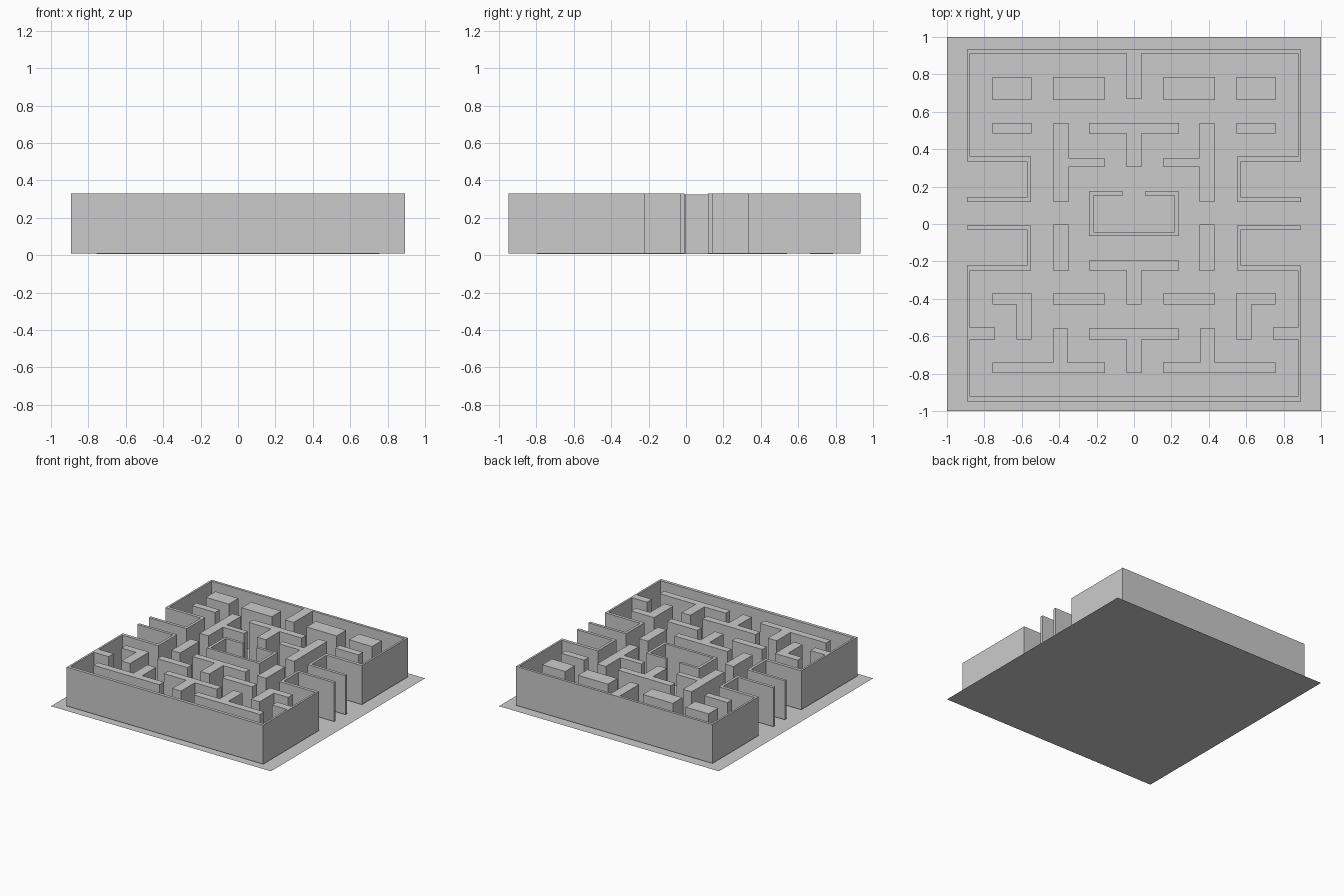
import bpy, bmesh

TOP = 0.33


def prism(name, outline, z0=0.005, z1=0.325):
    """Extrude a closed plan outline straight up into a solid wall."""
    bm = bmesh.new()
    base = bm.faces.new([bm.verts.new((x, y, z0)) for x, y in outline])
    ext = bmesh.ops.extrude_face_region(bm, geom=[base], use_keep_orig=True)
    for v in ext["geom"]:
        if isinstance(v, bmesh.types.BMVert):
            v.co.z = z1
    bmesh.ops.recalc_face_normals(bm, faces=bm.faces)
    mesh = bpy.data.meshes.new(name)
    bm.to_mesh(mesh)
    bm.free()
    obj = bpy.data.objects.new(name, mesh)
    bpy.context.collection.objects.link(obj)


def flip(pts):
    return [(-x, y) for x, y in reversed(pts)]


def symmetric(name, half, **kw):
    """One outline spanning both sides, given its right half."""
    prism(name, half + flip(half), **kw)


def pair(name, outline, **kw):
    """Matching pieces on the left and right."""
    prism(name + "_right", outline, **kw)
    prism(name + "_left", flip(outline), **kw)


def rect(x0, x1, y0, y1):
    return [(x0, y0), (x1, y0), (x1, y1), (x0, y1)]


# Floor
bpy.ops.mesh.primitive_plane_add(size=2)
bpy.context.object.name = "floor"

# Outer walls with folded side alcoves
symmetric("upper_outer_wall", [
    (0.04, 0.667), (0.04, 0.911), (0.877, 0.911), (0.877, 0.36),
    (0.55, 0.36), (0.55, 0.118), (0.893, 0.118), (0.893, 0.142),
    (0.572, 0.142), (0.572, 0.333), (0.893, 0.333), (0.893, 0.932)],
    z0=0.01, z1=TOP)
symmetric("lower_outer_wall", [
    (0.877, -0.922), (0.877, -0.617), (0.743, -0.617), (0.743, -0.554),
    (0.877, -0.554), (0.877, -0.248), (0.55, -0.248), (0.55, -0.007),
    (0.893, -0.007), (0.893, -0.03), (0.572, -0.03), (0.572, -0.222),
    (0.893, -0.222), (0.893, -0.948)],
    z0=0.01, z1=TOP)

# Central pen with a gap at the back
symmetric("central_pen", [
    (0.217, -0.042), (0.217, 0.152), (0.06, 0.152), (0.06, 0.174),
    (0.24, 0.174), (0.24, -0.063)])

# Three T walls on the centre line: bar top, bar bottom, stem end
for i, (top, low, end) in enumerate([(0.541, 0.484, 0.306),
                                     (-0.194, -0.248, -0.43),
                                     (-0.56, -0.617, -0.797)]):
    symmetric(f"centre_t_wall_{i + 1}", [
        (0.04, end), (0.04, low), (0.24, low), (0.24, top)])

# Plain blocks and bars
pair("wide_block", rect(0.158, 0.432, 0.664, 0.787))
pair("corner_block", rect(0.547, 0.756, 0.662, 0.787))
pair("short_bar", rect(0.547, 0.756, 0.484, 0.541))
pair("upright_bar", rect(0.35, 0.43, -0.25, -0.004))
pair("long_bar", rect(0.158, 0.432, -0.43, -0.372))

# Sideways T, L and inverted T walls
pair("sideways_t_wall", [
    (0.35, 0.117), (0.43, 0.117), (0.43, 0.541), (0.35, 0.541),
    (0.35, 0.352), (0.158, 0.352), (0.158, 0.304), (0.35, 0.304)])
pair("l_wall", [
    (0.549, -0.617), (0.628, -0.617), (0.628, -0.43), (0.757, -0.43),
    (0.757, -0.37), (0.549, -0.37)])
pair("inverted_t_wall", [
    (0.156, -0.797), (0.756, -0.797), (0.756, -0.74), (0.432, -0.74),
    (0.432, -0.56), (0.352, -0.56), (0.352, -0.74), (0.156, -0.74)])
